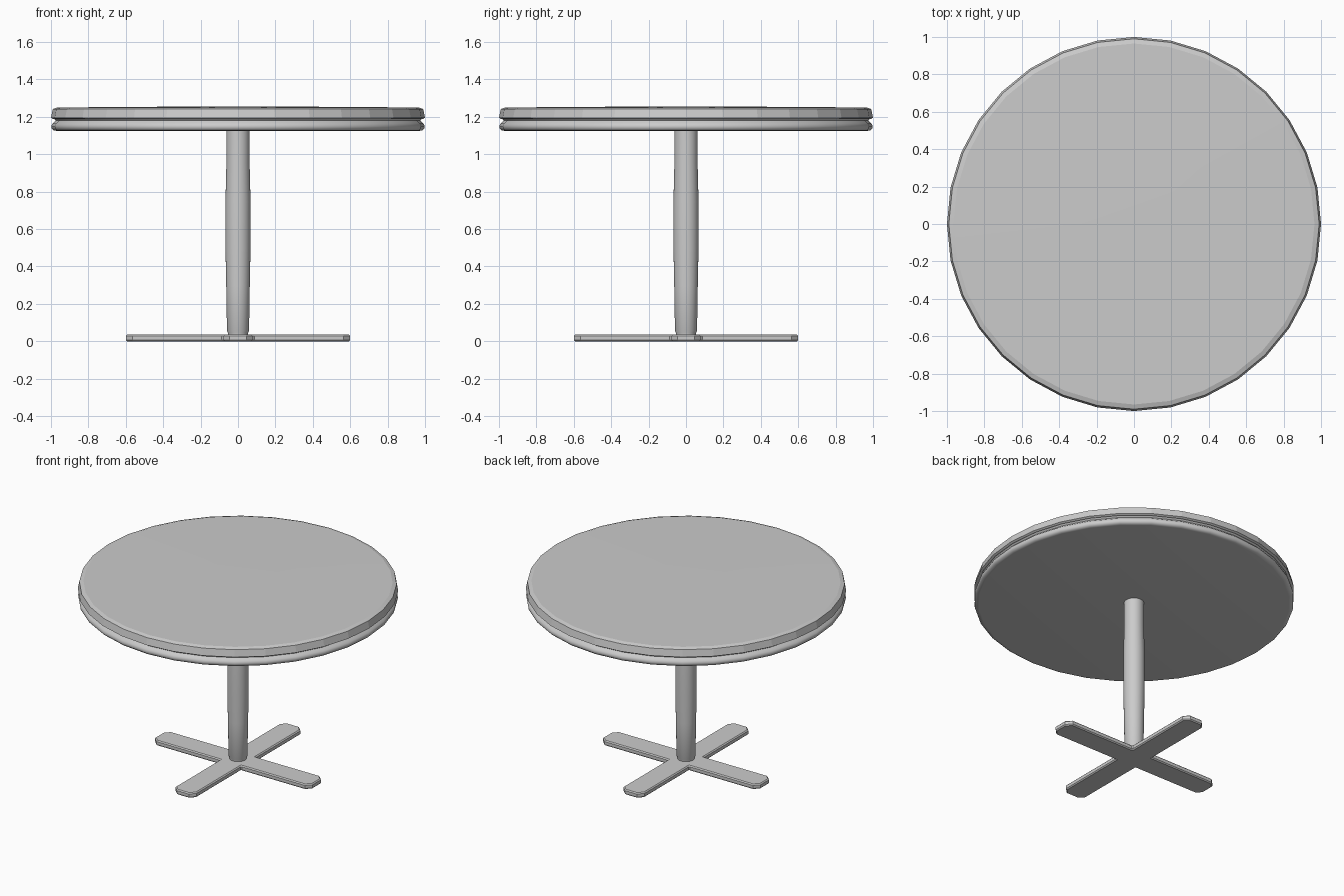
import bpy, bmesh, math

if "Cube" in bpy.data.objects:
    bpy.data.objects.remove(bpy.data.objects["Cube"])


def finish(name, bm, angle):
    bmesh.ops.remove_doubles(bm, verts=bm.verts, dist=0.0001)
    bmesh.ops.recalc_face_normals(bm, faces=bm.faces)
    mesh = bpy.data.meshes.new(name)
    bm.to_mesh(mesh)
    bm.free()
    ob = bpy.data.objects.new(name, mesh)
    bpy.context.collection.objects.link(ob)
    bpy.ops.object.select_all(action='DESELECT')
    ob.select_set(True)
    bpy.context.view_layer.objects.active = ob
    if angle:
        bpy.ops.object.shade_smooth_by_angle(angle=math.radians(angle))
    return ob


def lathe(name, profile, sides, angle):
    bm = bmesh.new()
    verts = [bm.verts.new((r, 0, z)) for r, z in profile]
    edges = [bm.edges.new(p) for p in zip(verts, verts[1:])]
    bmesh.ops.spin(bm, geom=verts + edges, cent=(0, 0, 0), axis=(0, 0, 1),
                   angle=2 * math.pi, steps=sides, use_duplicate=False)
    return finish(name, bm, angle)


# Upper slab of the table top: slightly domed with an eased rim
lathe("table_top", [(0, 1.256), (0.28, 1.255), (0.965, 1.25), (0.99, 1.242),
                    (1.0, 1.195), (0.99, 1.189), (0, 1.189)], 32, 8)

# Rounded moulding under the slab, with a groove between the two
lathe("edge_moulding", [(0, 1.19), (0.985, 1.19), (0.975, 1.18), (0.982, 1.172),
                        (0.993, 1.163), (0.998, 1.15), (0.996, 1.137),
                        (0.985, 1.127), (0.97, 1.125), (0, 1.125)], 32, 40)

# Central column with a gentle swell and a small foot collar
lathe("column", [(0, 0.03), (0.054, 0.03), (0.054, 0.045), (0.059, 0.055),
                 (0.063, 0.3), (0.067, 0.5), (0.067, 0.75),
                 (0.062, 0.95), (0.062, 1.13), (0, 1.13)], 32, 30)

# Flat cross foot: one arm outline repeated four times
L, W, C = 0.6, 0.08, 0.035
arm = [(W, -W), (L - C, -W), (L, -W + C), (L, W - C), (L - C, W)]
outline = []
for k in range(4):
    c, s = [(1, 0), (0, 1), (-1, 0), (0, -1)][k]
    outline += [(x * c - y * s, x * s + y * c) for x, y in arm]
bm = bmesh.new()
base = bm.faces.new([bm.verts.new((x, y, 0.0)) for x, y in outline])
ext = bmesh.ops.extrude_face_region(bm, geom=[base])
for v in ext["geom"]:
    if isinstance(v, bmesh.types.BMVert):
        v.co.z = 0.035
foot = finish("cross_foot", bm, 0)
bevel = foot.modifiers.new("eased_edges", 'BEVEL')
bevel.width = 0.007
bevel.segments = 1
bevel.limit_method = 'ANGLE'
bevel.angle_limit = math.radians(60)
